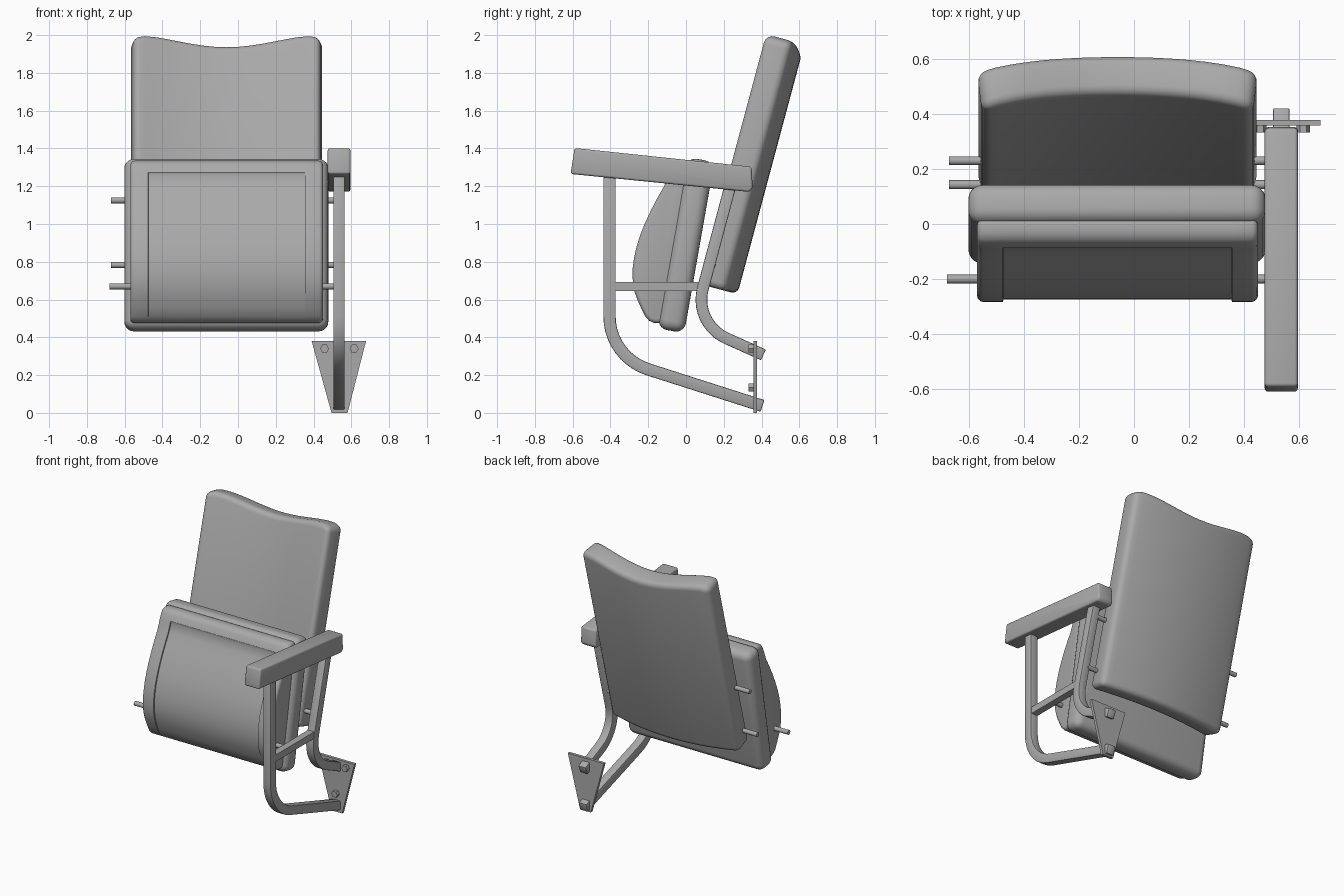
import bpy, bmesh, math
from mathutils import Vector, Matrix

if "Cube" in bpy.data.objects:
    bpy.data.objects.remove(bpy.data.objects["Cube"])

grey = bpy.data.materials.new("dark_grey")
grey.diffuse_color = (0.4, 0.4, 0.4, 1)
grey.use_nodes = True
grey.node_tree.nodes["Principled BSDF"].inputs["Base Color"].default_value = grey.diffuse_color


def loft(name, rings, bevel=0.0, segs=3, limit=0.6):
    """Skin equal-length rings, cap both ends, round edges sharper than limit."""
    bm = bmesh.new()
    vs = [[bm.verts.new(p) for p in r] for r in rings]
    n = len(rings[0])
    for a, b in zip(vs, vs[1:]):
        for i in range(n):
            j = (i + 1) % n
            bm.faces.new((a[i], a[j], b[j], b[i]))
    bm.faces.new(vs[0])
    bm.faces.new(vs[-1][::-1])
    bmesh.ops.recalc_face_normals(bm, faces=bm.faces)
    if bevel:
        sharp = [e for e in bm.edges if e.calc_face_angle(0) > limit]
        bmesh.ops.bevel(bm, geom=sharp, offset=bevel, segments=segs,
                        profile=0.5, affect='EDGES', clamp_overlap=False)
    me = bpy.data.meshes.new(name)
    bm.to_mesh(me)
    bm.free()
    me.materials.append(grey)
    ob = bpy.data.objects.new(name, me)
    bpy.context.collection.objects.link(ob)
    bpy.ops.object.select_all(action='DESELECT')
    ob.select_set(True)
    bpy.context.view_layer.objects.active = ob
    bpy.ops.object.shade_smooth_by_angle(angle=math.radians(35))
    return ob


def prism(name, profile, x0, x1, **kw):
    """Extrude a (y, z) profile along x."""
    return loft(name, [[(x, y, z) for y, z in profile] for x in (x0, x1)], **kw)


def cylinder(name, a, b, r, n):
    a, b = Vector(a), Vector(b)
    q = (b - a).to_track_quat('Z', 'Y')
    circle = [q @ Vector((r * math.cos(t), r * math.sin(t), 0))
              for t in (2 * math.pi * i / n for i in range(n))]
    return loft(name, [[p + c for c in circle] for p in (a, b)])


def bent_bar(name, start, corner, end, cut, x, w, h, steps=10):
    """Square bar in the y-z plane with one filleted bend."""
    s, c, e = Vector(start), Vector(corner), Vector(end)
    d1, d2 = (c - s).normalized(), (e - c).normalized()
    turn = d1.angle(d2)
    rad = cut / math.tan(turn / 2)
    p0 = c - d1 * cut
    side = (d2 - d1 * d1.dot(d2)).normalized()
    path = [(s, d1)]
    for i in range(steps + 1):
        t = turn * i / steps
        path.append((p0 + d1 * rad * math.sin(t) + side * rad * (1 - math.cos(t)),
                     d1 * math.cos(t) + side * math.sin(t)))
    path.append((e, d2))
    rings = []
    for p, d in path:
        nrm = Vector((-d.y, d.x)) * h / 2
        rings.append([(x + k * w / 2, *(p + nrm * m))
                      for k, m in ((-1, -1), (1, -1), (1, 1), (-1, 1))])
    return loft(name, rings, bevel=0.006, segs=2)


# Backrest: tilted panel, bowed backwards, with a dipped top edge
tilt = math.radians(15)
up = Vector((0, math.sin(tilt), math.cos(tilt)))
back = Vector((0, math.cos(tilt), -math.sin(tilt)))
rings = []
N = 16
for i in range(N + 1):
    s = -1 + 2 * i / N
    base = Vector((-0.06 + 0.51 * s, 0.062, 0.685)) + back * 0.069 * (1 - s * s)
    front = base - Vector((0.018 * s, 0, 0))
    top = up * (1.374 - 0.026 * (1 + math.cos(math.pi * s)) - 0.018 * abs(s) ** 12)
    rings.append([front, front + top, base + top + back * 0.149, base + back * 0.149])
loft("backrest", rings, bevel=0.036, segs=4)

# Seat cushion: folded-up rounded slab
bx = [(-0.0725, -0.46), (0.0725, -0.46), (0.0725, 0.46), (-0.0725, 0.46)]
cushion = prism("seat_cushion", bx, -0.54, 0.54, bevel=0.052, segs=5)
cushion.data.transform(Matrix.Translation((-0.062, -0.001, 0.888))
                       @ Matrix.Rotation(math.radians(-10), 4, 'X'))

# Seat pan: curved underside with a shallow recessed centre panel
pan = [(0.02, 1.335), (-0.03, 1.335), (-0.055, 1.328), (-0.07, 1.31),
       (-0.088, 1.272), (-0.094, 1.256), (-0.116, 1.2), (-0.153, 1.135),
       (-0.187, 1.07), (-0.217, 1.005), (-0.243, 0.94), (-0.262, 0.88),
       (-0.275, 0.82), (-0.282, 0.77), (-0.283, 0.72), (-0.28, 0.68),
       (-0.272, 0.64), (-0.258, 0.6), (-0.24, 0.56), (-0.215, 0.51),
       (-0.195, 0.488), (-0.17, 0.476), (-0.10, 0.476)]
rings = []
for x, inset in ((-0.57, 0), (-0.476, 0), (-0.474, 1), (0.354, 1), (0.356, 0), (0.45, 0)):
    ring = []
    for y, z in pan:
        fade = max(0, min(1, (z - 0.5) / 0.15)) * (z < 1.27)
        ring.append((x, y + 0.009 * inset * fade, z))
    rings.append(ring)
loft("seat_pan", rings, bevel=0.022, segs=3, limit=1.48)

# Armrest
prism("armrest", [(-0.59, 1.402), (-0.611, 1.265), (0.335, 1.17),
                  (0.353, 1.19), (0.347, 1.303)], 0.475, 0.595, bevel=0.012)

# Side frame: two bent legs and a brace
X = 0.535
bent_bar("front_leg", (-0.405, 1.30), (-0.405, 0.296), (0.405, 0.037), 0.215, X, 0.06, 0.065)
bent_bar("rear_leg", (0.237, 1.21), (0.04, 0.473), (0.41, 0.307), 0.19, X, 0.06, 0.062)
prism("frame_brace", [(-0.39, 0.645), (0.08, 0.645), (0.08, 0.693), (-0.39, 0.693)],
      X - 0.025, X + 0.025)

# Mounting plate and its bolts
outline = [(0.39, 0.38), (0.678, 0.38), (0.58, 0.0), (0.495, 0.0)]
loft("mounting_plate", [[(x, y, z) for x, z in outline] for y in (0.357, 0.377)])
for i, (x, z) in enumerate(((0.458, 0.34), (0.615, 0.34), (X, 0.135))):
    cylinder(f"bolt_{i + 1}", (x, 0.332, z), (x, 0.36, z), 0.024, 6)

# Pivot pins on both sides
for i, (y, z, xl) in enumerate(((0.23, 1.125, -0.672), (0.143, 0.783, -0.672),
                                (-0.20, 0.67, -0.68))):
    cylinder(f"left_pin_{i + 1}", (xl, y, z), (-0.54, y, z), 0.016, 16)
    cylinder(f"right_pin_{i + 1}", (0.42, y, z), (0.52, y, z), 0.016, 16)
